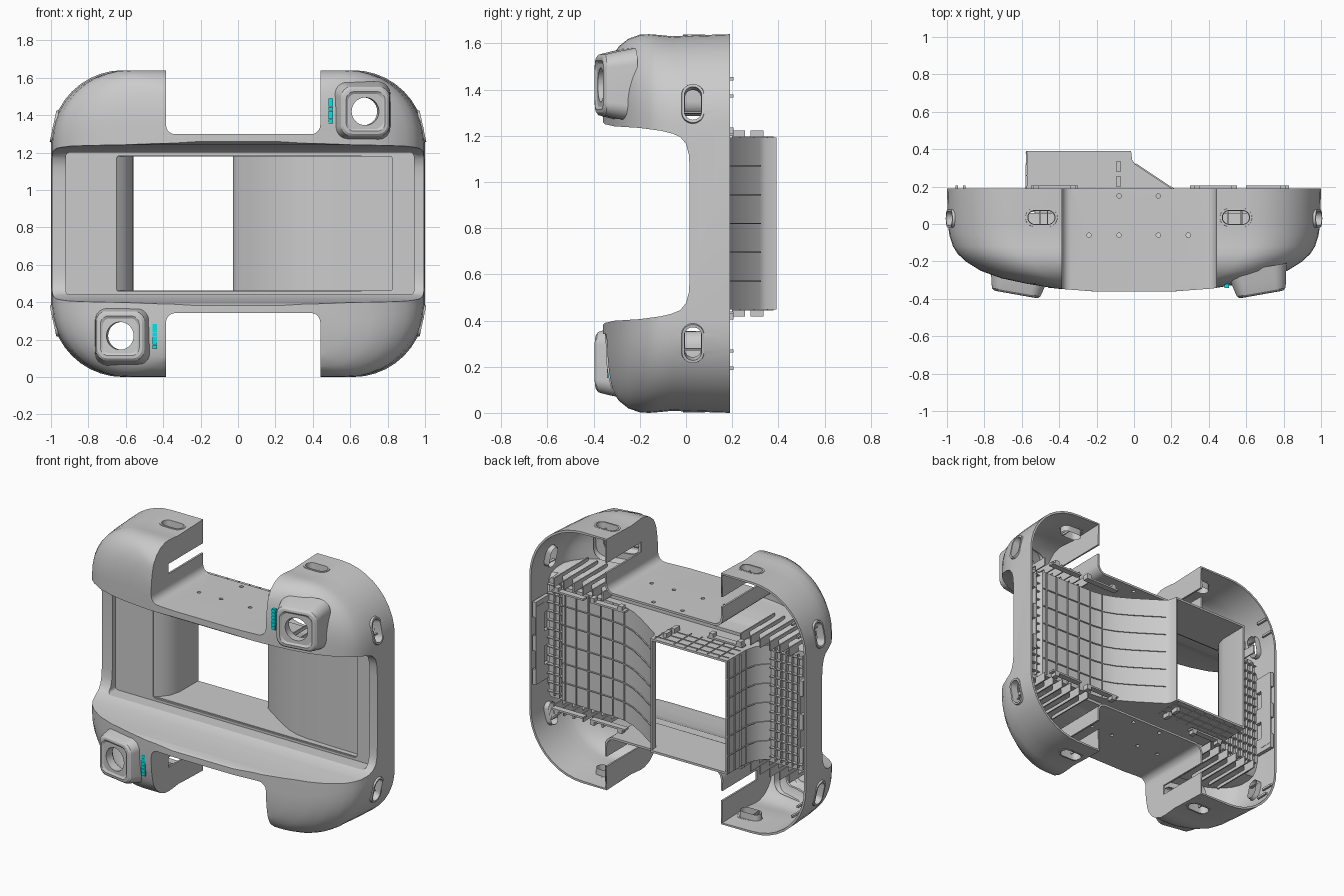
import bpy, bmesh
from math import radians, pi, cos, sin
from mathutils import Vector, Matrix

if "Cube" in bpy.data.objects:
    bpy.data.objects.remove(bpy.data.objects["Cube"])

T = Matrix.Translation
C = Vector((0.025, 0, 0.82))
FLIP = T(C) @ Matrix.Rotation(pi, 4, 'Y') @ T(-C)      # half turn about the notch centre
MIRZ = T((0, 0, 1.64)) @ Matrix.Diagonal((1, 1, -1, 1))  # top to bottom


def shade(ob):
    activate(ob)
    bpy.ops.object.shade_smooth_by_angle(angle=radians(28))


def activate(ob):
    bpy.ops.object.select_all(action='DESELECT')
    ob.select_set(True)
    bpy.context.view_layer.objects.active = ob


def finish(name, bm, smooth=True):
    bmesh.ops.recalc_face_normals(bm, faces=bm.faces)
    me = bpy.data.meshes.new(name)
    bm.to_mesh(me)
    bm.free()
    ob = bpy.data.objects.new(name, me)
    bpy.context.collection.objects.link(ob)
    if smooth:
        shade(ob)
    return ob


def ring(y, hx, hz, r, n=10):
    """Rounded rectangle in the xz plane at depth y."""
    pts = []
    for k, (sx, sz) in enumerate(((1, 1), (-1, 1), (-1, -1), (1, -1))):
        for i in range(n + 1):
            a = (k + i / n) * pi / 2
            pts.append(Vector((sx * (hx - r) + r * cos(a), y, sz * (hz - r) + r * sin(a))))
    return pts


def loft(name, rings, M=Matrix(), caps=True):
    bm = bmesh.new()
    rows = [[bm.verts.new(M @ p) for p in r] for r in rings]
    n = len(rows[0])
    for a, b in zip(rows, rows[1:]):
        for i in range(n):
            bm.faces.new((a[i], a[(i + 1) % n], b[(i + 1) % n], b[i]))
    if caps:
        bm.faces.new(rows[0])
        bm.faces.new(rows[-1])
    return finish(name, bm)


def prism(name, pts, a, b, axis='z'):
    put = {'x': lambda u, v, w: (w, u, v), 'z': lambda u, v, w: (u, v, w)}[axis]
    return loft(name, [[Vector(put(u, v, w)) for u, v in pts] for w in (a, b)])


def boxes(name, specs, mats=(Matrix(),), bevel=0):
    """Boxes from (x0, x1, y0, y1, z0, z1), optionally rounding the edges along y."""
    bm = bmesh.new()
    for M in mats:
        for x0, x1, y0, y1, z0, z1 in specs:
            S = T(((x0 + x1) / 2, (y0 + y1) / 2, (z0 + z1) / 2)) @ Matrix.Diagonal((x1 - x0, y1 - y0, z1 - z0, 1))
            bmesh.ops.create_cube(bm, size=1, matrix=M @ S)
    if bevel:
        es = [e for e in bm.edges if abs(e.verts[0].co.y - e.verts[1].co.y) > 1e-4]
        bmesh.ops.bevel(bm, geom=es, offset=bevel, segments=5, profile=0.5, affect='EDGES')
    return finish(name, bm, smooth=bool(bevel))


def cut(ob, cutters):
    activate(ob)
    for c in cutters:
        c.hide_render = True
        m = ob.modifiers.new('cut', 'BOOLEAN')
        m.operation, m.solver, m.object = 'DIFFERENCE', 'EXACT', c
        bpy.ops.object.modifier_apply(modifier=m.name)
    for c in cutters:
        bpy.data.objects.remove(c)


# Domed body, as stacked rounded rectangles
layers = [(0.19, 1.0, .82, .385), (0.0, .995, .814, .385), (-.06, .987, .811, .38), (-.12, .968, .817, .37),
          (-.16, .942, .82, .36), (-.20, .90, .818, .35), (-.25, .82, .80, .31), (-.29, .71, .768, .26),
          (-.32, .57, .725, .2), (-.345, .42, .66, .16), (-.36, .22, .55, .1)]
body = loft('bumper_shell', [[p + Vector((0, 0, .82)) for p in ring(*l)] for l in layers])

# Middle scoop, notches top and bottom, recessed panel
half = [(-.6, 1.28), (-.368, 1.265), (-.35, 1.25), (-.31, 1.241), (-.2, 1.234), (-.11, 1.222), (-.06, 1.21),
        (-.025, 1.195), (0, 1.165), (.012, 1.12), (.016, 1.06)]
scoop = half + [(y, 1.64 - z) for y, z in reversed(half)]
notch = (-.385, .44, -.6, .5, 1.298, 2)
cut(body, [prism('scoop_cut', scoop, -1.3, 1.3, 'x'),
           boxes('top_notch', [notch], bevel=.05),
           boxes('low_notch', [notch], [MIRZ], bevel=.05),
           boxes('panel_cut', [(-.92, .94, -.2, .05, .44, 1.2)], bevel=.02)])

# Open the back and give the skin thickness
bm = bmesh.new()
bm.from_mesh(body.data)
back = [f for f in bm.faces if f.normal.y > .9 and f.calc_center_median().y > .185]
bmesh.ops.delete(bm, geom=back, context='FACES')
bm.to_mesh(body.data)
bm.free()
sol = body.modifiers.new('skin', 'SOLIDIFY')
sol.thickness, sol.offset = .014, -1
activate(body)
bpy.ops.object.modifier_apply(modifier='skin')

# Places of the oval slots: two on top, two on the right side, and their half turns
RX, RZ = Matrix.Rotation(-pi / 2, 4, 'X'), Matrix.Rotation(pi / 2, 4, 'Z')
slots = [(T((x, .035, 1.634)) @ RX, True) for x in (-.495, .545)]
slots += [(T((.985, .03, z)) @ Matrix.Rotation(radians(a), 4, 'Y') @ RZ, False) for z, a in ((1.34, -12), (.30, 12))]
slots += [(T((0 if flat else -.05, 0, 0)) @ FLIP @ M, flat) for M, flat in slots]


def oval(y, l, w, flat):
    return ring(y, l, w, w - .001, 8) if flat else ring(y, w, l, w - .001, 8)


# Camera pod places
POD = T((.68, -.365, 1.42)) @ Matrix.Rotation(radians(10), 4, 'Z')
pods = [POD, FLIP @ POD]

cutters = [loft('slot_cut', [oval(y, .074, .038, f) for y in (-.06, .06)], M) for M, f in slots]
cutters += [loft('pod_cut', [ring(y, .11, .11, .05) for y in (-.1, .3)], M) for M in pods]
cutters.append(boxes('opening_cut', [(-.65, .825, -.02, .3, .456, 1.184)], bevel=.02))
# Cable slots in the notch walls
wall_slot = [(-.42, -.36, -.17, .3, 1.42, 1.485), (.42, .46, -.17, .3, 1.42, 1.485)]
cutters.append(boxes('wall_slot_cut', wall_slot, [Matrix(), MIRZ]))
# Screw holes in the notch plates
for x, y in ((-.08, .15), (.13, .15), (-.24, -.06), (-.08, -.06), (.13, -.06), (.29, -.06)):
    for M in (Matrix(), MIRZ):
        cutters.append(loft('screw_cut', [ring(d, .012, .012, .0119, 3) for d in (-.03, .03)],
                            M @ T((x, y, 1.298)) @ RX))
cut(body, cutters)
shade(body)

# Slot collars with a small bar behind
for M, f in slots:
    loft('slot_collar', [oval(.01, .088, .05, f), oval(-.004, .085, .048, f), oval(-.004, .073, .037, f),
                         oval(.05, .07, .035, f)], M, caps=False)
    bar = [(.03, .036, .03, .045, -.036, .036)] if f else [(-.036, .036, .03, .045, -.036, -.03)]
    boxes('slot_bar', bar, [M])

# Camera pods with lens openings
pod_rings = [(.13, .16, .07), (.06, .146, .065), (.02, .137, .06), (0, .131, .055), (-.01, .12, .05),
             (-.012, .106, .045), (-.004, .094, .04), (-.004, .074, .0739), (.05, .074, .0739)]
for M in pods:
    loft('camera_pod', [ring(y, h, h, r) for y, h, r in pod_rings], M, caps=False)

# Cyan indicator strips made of short slats
cyan = bpy.data.materials.new('cyan')
cyan.diffuse_color = (0, .8, .85, 1)
cyan.use_nodes = True
cyan.node_tree.nodes["Principled BSDF"].inputs["Base Color"].default_value = cyan.diffuse_color
slats = [(.483, .507, -.342, -.315, 1.356 + i * .0225, 1.377 + i * .0225) for i in range(6)]
boxes('indicator_strip', slats, [Matrix(), FLIP]).data.materials.append(cyan)

# Deep bay: side walls following a plan profile, plus roof and floor
right = [(.832, .055), (.825, .088), (.6, .092), (.42, .098), (.35, .108), (.27, .138), (.18, .19), (.0, .31),
         (-.02, .34), (-.027, .39)]
left = [(-.56, .39), (-.562, .2), (-.58, .13), (-.615, .085), (-.65, .055)]


def offset(profile, t):
    out = []
    for i, p in enumerate(profile):
        a, b = profile[max(i - 1, 0)], profile[min(i + 1, len(profile) - 1)]
        d = Vector((b[0] - a[0], b[1] - a[1])).normalized()
        out.append((p[0] + d.y * t, p[1] - d.x * t))
    return out


def wall(name, profile, t, z0, z1):
    prism(name, profile + offset(profile, t)[::-1], z0, z1)


for side, prof in (('right', right), ('left', left)):
    wall('bay_wall_' + side, prof, .011, .452, 1.188)
    for i in range(5):
        z = .57 + i * .125
        wall('bay_rib_' + side, prof[1:-2] if side == 'right' else prof, .018, z - .003, z + .003)
plan = offset(right, .011) + offset(left, .011)
prism('bay_roof', plan, 1.178, 1.192)
prism('bay_floor', plan, .448, .462)


# Upright ribs behind the bay walls and side panels
def depth(x):
    for (x0, y0), (x1, y1) in zip(right, right[1:]):
        if x1 <= x <= x0:
            return y0 + (y1 - y0) * (x0 - x) / (x0 - x1)


ribs = [(x - .003, x + .003, depth(x), depth(x) + .02, .455, 1.185) for x in (.36, .45, .54, .63, .72, .8)]
ribs += [(-.58, -.565, y - .003, y + .003, .455, 1.185) for y in (.2, .26, .32, .38)]
ribs += [(x - .003, x + .003, .055, .08, .45, 1.19) for x in (-.9, -.86, -.82, -.78, -.74, -.7, .86, .9)]
ribs += [(x0, x1, .055, .08, .47 + i * .058, .476 + i * .058) for i in range(13) for x0, x1 in ((-.93, -.66), (.83, .95))]
boxes('panel_ribs', ribs)

# Ribs, mounting strips, clips and pins repeated above and below the bay
upper = [(s * x - .004, s * x + .004, -.2, .15, 1.24, 1.262) for s in (1, -1) for x in (.5, .57, .64, .71, .78, .85)]
upper += [(s * x - .004, s * x + .004, .06, .15, 1.205, 1.245) for s in (1, -1) for x in (.5, .57, .64, .71, .78, .85)]
upper += [(x - .003, x + .003, .2, .38, 1.185, 1.196) for x in (-.5, -.42, -.34, -.26, -.18, -.04)]
upper += [(-.555, -.03, y, y + .006, 1.185, 1.196) for y in (.23, .29, .35)]
upper += [(a, b, .165, .205, 1.2, 1.212) for a, b in ((.3, .55), (.6, .83), (-.55, -.3))]
upper += [(-.095, -.07, y, y + .055, 1.188, 1.222) for y in (.2, .28)]
upper += [(x, x + .03, .165, .205, 1.2, 1.235) for x in (.32, .52, .78, -.54, -.34)]
upper += [(x, x + .014, .12, .205, z, z + .014) for x, z in ((-.955, 1.365), (-.915, 1.44))]
boxes('back_ribs_and_clips', upper, [Matrix(), MIRZ])

# Side brackets on the inside of the rim
boxes('side_brackets', [(s * .965 - .012, s * .965 + .012, .05, .19, z, z + .1)
                        for s in (1, -1) for z in (.55, .77, .99)]
      + [(s * .955 - .004, s * .955 + .004, .1, .19, .58, 1.06) for s in (1, -1)])
